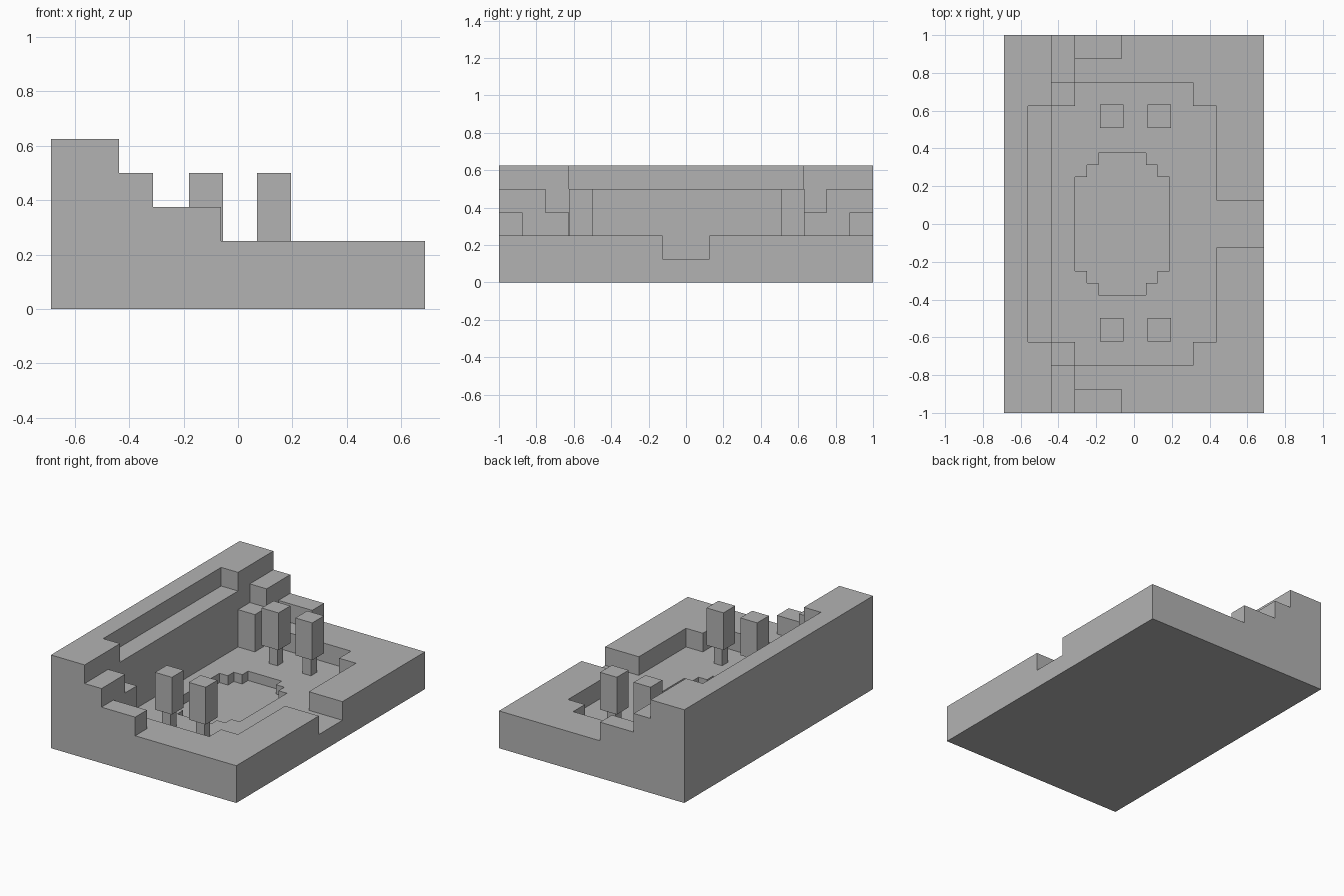
import bpy, bmesh, math

cube = bpy.data.objects.get("Cube")
if cube:
    bpy.data.objects.remove(cube, do_unlink=True)

# One plain grey
grey = bpy.data.materials.new("stone_grey")
grey.use_nodes = True
colour = (0.45, 0.45, 0.45, 1)
grey.diffuse_color = colour
grey.node_tree.nodes["Principled BSDF"].inputs["Base Color"].default_value = colour

U = 1 / 16            # block size
NX, NY = 22, 32       # footprint in blocks

# Terrain regions in blocks, later ones override: x from, x to, |y| from, |y| to, height
GROUND, FLOOR, POND = 4, 2, 1
REGIONS = [
    (-11, 11, 0, 16, GROUND),
    # sunken courtyard and its outlet channel
    (-7, 5, 0, 12, FLOOR),
    (-7, 7, 0, 10, FLOOR),
    (7, 11, 0, 2, FLOOR),
    # rounded pond
    (-3, 1, 0, 6, POND),
    (-4, 2, 0, 5, POND),
    (-5, 3, 0, 4, POND),
    # back wall with a long ledge
    (-11, -7, 0, 16, 10),
    (-9, -7, 0, 10, 8),
    # stepped buttresses at both ends
    (-7, -5, 12, 16, 8),
    (-7, -5, 10, 12, 6),
    (-5, -1, 14, 16, 6),
]


def height(i, j):
    """Height in blocks of the column whose low corner is (i, j)."""
    if not (-NX // 2 <= i < NX // 2 and -NY // 2 <= j < NY // 2):
        return 0
    x, y, h = i + 0.5, abs(j + 0.5), 0
    for x0, x1, y0, y1, level in REGIONS:
        if x0 < x < x1 and y0 < y < y1:
            h = level
    return h


def finish(bm, name):
    mesh = bpy.data.meshes.new(name)
    bm.to_mesh(mesh)
    bm.free()
    mesh.materials.append(grey)
    obj = bpy.data.objects.new(name, mesh)
    bpy.context.collection.objects.link(obj)
    return obj


def build_terrain():
    bm = bmesh.new()

    def quad(*corners):
        bm.faces.new([bm.verts.new([c * U for c in p]) for p in corners])

    for i in range(-NX // 2, NX // 2):
        for j in range(-NY // 2, NY // 2):
            h = height(i, j)
            ring = [(i, j), (i + 1, j), (i + 1, j + 1), (i, j + 1)]
            quad(*[(x, y, h) for x, y in ring])
            quad(*[(x, y, 0) for x, y in reversed(ring)])
            # side faces wherever the neighbouring column is lower
            for k, (dx, dy) in enumerate([(0, -1), (1, 0), (0, 1), (-1, 0)]):
                a, b = ring[k], ring[(k + 1) % 4]
                for z in range(height(i + dx, j + dy), h):
                    quad((*a, z), (*b, z), (*b, z + 1), (*a, z + 1))
    bmesh.ops.remove_doubles(bm, verts=bm.verts, dist=U / 100)
    bmesh.ops.dissolve_limit(bm, angle_limit=math.radians(1),
                             verts=bm.verts, edges=bm.edges)
    return finish(bm, "terrain")


def box(name, x, y, z0, z1, width):
    bm = bmesh.new()
    bmesh.ops.create_cube(bm, size=1)
    for v in bm.verts:
        v.co = (x + v.co.x * width, y + v.co.y * width,
                z0 if v.co.z < 0 else z1)
    return finish(bm, name)


build_terrain()

# Four small block trees on the courtyard floor
for side, y in (("front", -0.56), ("back", 0.57)):
    for place, x in (("inner", -0.117), ("outer", 0.133)):
        box(f"{side}_{place}_trunk", x, y, FLOOR * U, 4 * U, U)
        box(f"{side}_{place}_crown", x, y, 4 * U, 8 * U, 2 * U)
